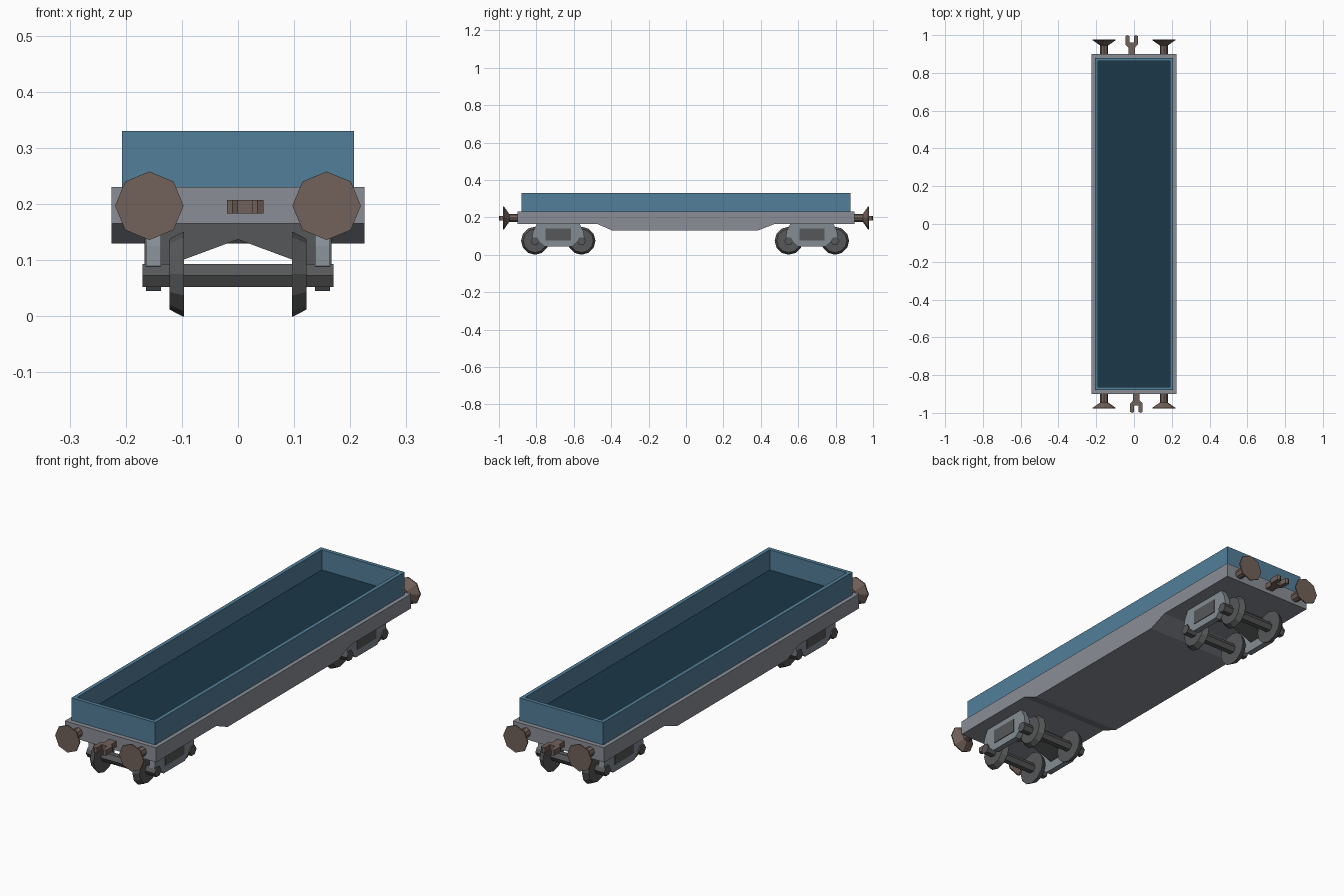
import bpy, bmesh, math
from mathutils import Vector

if "Cube" in bpy.data.objects:
    bpy.data.objects.remove(bpy.data.objects["Cube"])


def material(name, r, g, b):
    lin = [((c / 255 + 0.055) / 1.055) ** 2.4 for c in (r, g, b)]
    m = bpy.data.materials.new(name)
    m.diffuse_color = (*lin, 1)
    m.use_nodes = True
    m.node_tree.nodes["Principled BSDF"].inputs["Base Color"].default_value = m.diffuse_color
    return m


GRAY = material("frame gray", 138, 142, 150)
STEEL = material("bogie gray", 132, 140, 148)
DARK = material("wheel gray", 86, 87, 88)
BLUE = material("wall blue", 82, 126, 152)
FLOOR = material("floor dark blue", 27, 56, 72)
BROWN = material("buffer brown", 114, 97, 90)


def finish(name, bm, mat):
    bmesh.ops.recalc_face_normals(bm, faces=bm.faces)
    me = bpy.data.meshes.new(name)
    bm.to_mesh(me)
    bm.free()
    me.materials.append(mat)
    ob = bpy.data.objects.new(name, me)
    bpy.context.collection.objects.link(ob)
    return ob


def loft(name, rings, mat):
    """Join equal-length rings of points into a capped solid."""
    bm = bmesh.new()
    vs = [[bm.verts.new(p) for p in ring] for ring in rings]
    n = len(vs[0])
    for a, b in zip(vs, vs[1:]):
        for i in range(n):
            j = (i + 1) % n
            bm.faces.new((a[i], a[j], b[j], b[i]))
    bm.faces.new(vs[0])
    bm.faces.new(vs[-1])
    return finish(name, bm, mat)


def prism(name, pts, axis, a, b, mat):
    """Extrude a 2D profile along an axis; pts use the other two axes in order."""
    def at(p, h):
        q = list(p)
        q.insert("xyz".index(axis), h)
        return Vector(q)
    return loft(name, [[at(p, h) for p in pts] for h in (a, b)], mat)


def box(name, x, y, z, mat):
    return prism(name, [(x[0], y[0]), (x[1], y[0]), (x[1], y[1]), (x[0], y[1])], "z", *z, mat)


def lathe(name, centre, axis, profile, sides, mat):
    """Turn (radius, offset) pairs about the x or y axis; first vertex points up."""
    rings = []
    for r, h in profile:
        ring = []
        for i in range(sides):
            t = 2 * math.pi * i / sides
            u, v = r * math.sin(t), r * math.cos(t)
            ring.append(Vector(centre) + Vector((h, u, v) if axis == "x" else (u, h, v)))
        rings.append(ring)
    return loft(name, rings, mat)


# Underframe with a deeper belly between the bogies
prism("underframe", [(-0.90, 0.23), (0.90, 0.23), (0.90, 0.165), (0.475, 0.165),
                     (0.385, 0.13), (-0.395, 0.13), (-0.475, 0.165), (-0.90, 0.165)],
      "x", -0.225, 0.225, GRAY)

# Open box: four walls as one ring, and a floor
bm = bmesh.new()
loops = []
for hx, hy, z in ((0.207, 0.88, 0.23), (0.207, 0.88, 0.33), (0.190, 0.863, 0.33), (0.190, 0.863, 0.23)):
    loops.append([bm.verts.new((sx * hx, sy * hy, z)) for sx, sy in ((-1, -1), (1, -1), (1, 1), (-1, 1))])
for k in range(4):
    a, b = loops[k], loops[(k + 1) % 4]
    for i in range(4):
        bm.faces.new((a[i], a[(i + 1) % 4], b[(i + 1) % 4], b[i]))
finish("box_walls", bm, BLUE)
box("box_floor", (-0.19, 0.19), (-0.863, 0.863), (0.23, 0.24), FLOOR)

# Bogies
side_half = [(0.115, 0.165), (0.135, 0.125), (0.14, 0.09), (0.11, 0.075), (0.075, 0.045)]
for end, yc in (("front", -0.683), ("back", 0.673)):
    # Arched cross beam
    prism(end + "_bogie_bolster", [(-0.14, 0.165), (0.14, 0.165), (0.14, 0.085), (0, 0.137), (-0.14, 0.085)],
          "y", yc - 0.045, yc + 0.045, DARK)
    # Side frames with a dark panel
    profile = [(yc + y, z) for y, z in side_half] + [(yc - y, z) for y, z in reversed(side_half)]
    for s, side in ((-1, "left"), (1, "right")):
        prism(f"{end}_{side}_side_frame", profile, "x", s * 0.137, s * 0.164, STEEL)
        box(f"{end}_{side}_frame_panel", (s * 0.16, s * 0.167), (yc - 0.067, yc + 0.067),
            (0.077, 0.14), DARK)
    # Wheelsets
    for k, dy in enumerate((-0.124, 0.124)):
        c = (0, yc + dy, 0.075)
        bm_ax = [[(x, c[1] + 0.0235 * math.cos(i * math.pi / 3), 0.073 + 0.0235 * math.sin(i * math.pi / 3))
                  for i in range(6)] for x in (-0.17, 0.17)]
        loft(f"{end}_axle_{k}", bm_ax, DARK)
        for s, side in ((-1, "left"), (1, "right")):
            lathe(f"{end}_{side}_wheel_{k}", c, "x",
                  [(0.075, s * 0.096), (0.075, s * 0.099), (0.063, s * 0.122)], 12, DARK)

# Buffers and couplers; the back end is the front turned by half a circle
fork = [(-0.006, -0.89), (-0.006, -0.935), (-0.02, -0.95), (-0.02, -0.995), (-0.010, -1.0),
        (0.0, -0.995), (0.0, -0.96), (0.025, -0.96), (0.025, -0.995), (0.035, -1.0),
        (0.045, -0.995), (0.045, -0.95), (0.030, -0.935), (0.030, -0.89)]
for end, s in (("front", 1), ("back", -1)):
    prism(end + "_coupler", [(s * x, s * y) for x, y in fork], "z", 0.183, 0.207, BROWN)
    for side, x in (("left", -0.158), ("right", 0.158)):
        lathe(f"{end}_{side}_buffer", (x, 0, 0.197), "y",
              [(0.021, -s * 0.89), (0.021, -s * 0.945), (0.061, -s * 0.973), (0.061, -s * 0.978)], 8, BROWN)
